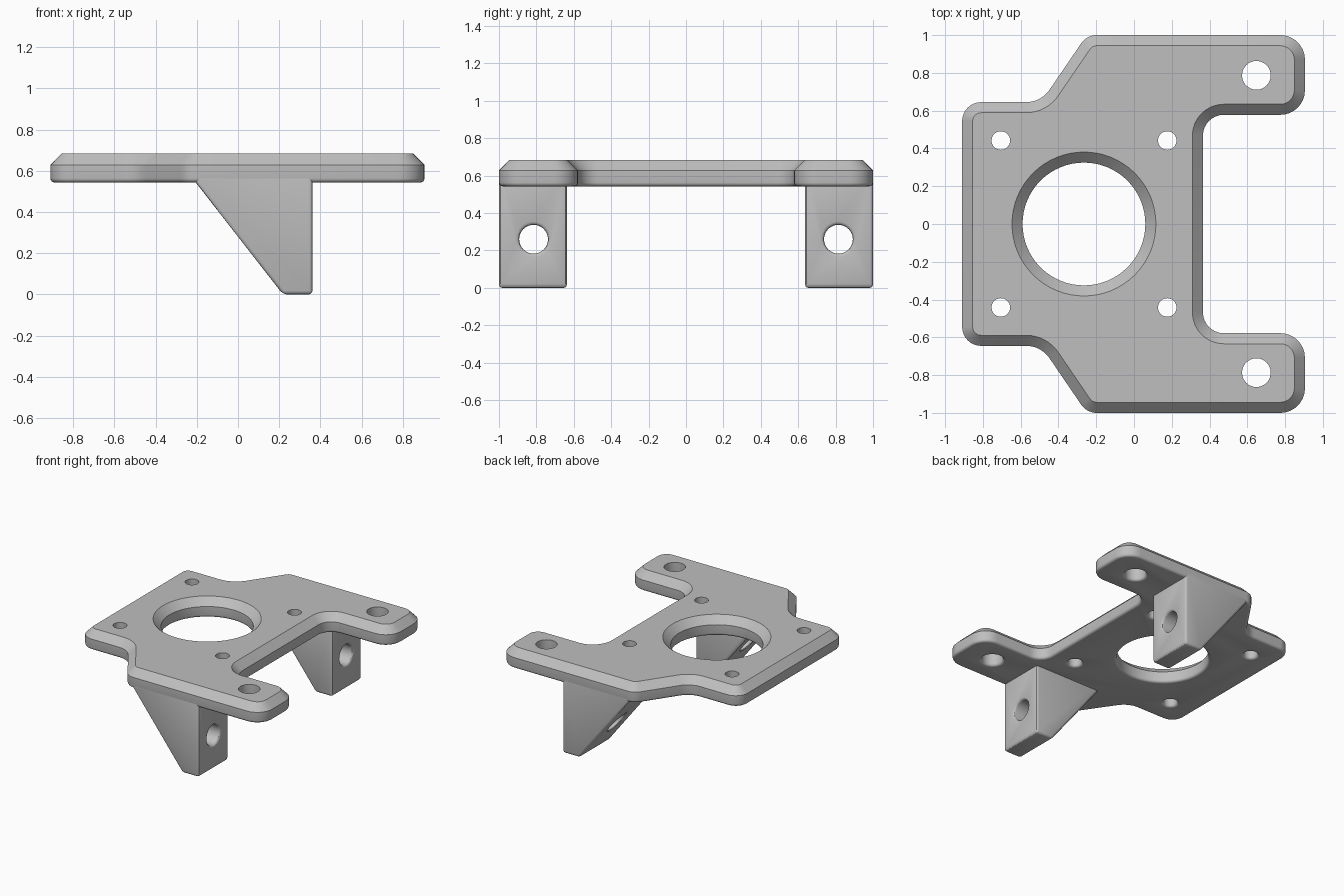
import bpy, bmesh, math
from mathutils import Vector

if "Cube" in bpy.data.objects:
    bpy.data.objects.remove(bpy.data.objects["Cube"])

grey = bpy.data.materials.new("light grey")
grey.diffuse_color = (0.52, 0.52, 0.52, 1)
grey.use_nodes = True
grey.node_tree.nodes["Principled BSDF"].inputs["Base Color"].default_value = grey.diffuse_color

BOTTOM, TOP, CHAMFER, FILLET = 0.543, 0.684, 0.056, 0.02


def make_object(name, bm):
    bmesh.ops.recalc_face_normals(bm, faces=bm.faces)
    mesh = bpy.data.meshes.new(name)
    bm.to_mesh(mesh)
    bm.free()
    mesh.materials.append(grey)
    obj = bpy.data.objects.new(name, mesh)
    bpy.context.collection.objects.link(obj)
    return obj


def skin(name, rings):
    """Closed solid through a stack of equal-length point rings."""
    bm = bmesh.new()
    loops = [[bm.verts.new(p) for p in ring] for ring in rings]
    n = len(loops[0])
    for a, b in zip(loops, loops[1:]):
        for i in range(n):
            j = (i + 1) % n
            bm.faces.new((a[i], a[j], b[j], b[i]))
    bm.faces.new(loops[0][::-1])
    bm.faces.new(loops[-1])
    return make_object(name, bm)


def lathe(name, x, y, profile, n=32):
    """Vertical round cutter from (radius, z) pairs."""
    return skin(name, [[(x + r * math.cos(2 * math.pi * i / n),
                         y + r * math.sin(2 * math.pi * i / n), z)
                        for i in range(n)] for r, z in profile])


def rounded_outline(corners, steps=8):
    """Points and outward normals of a counter-clockwise rounded polygon."""
    out = []
    for i, (x, y, r) in enumerate(corners):
        p = Vector((x, y))
        u = (p - Vector(corners[i - 1][:2])).normalized()
        v = (Vector(corners[(i + 1) % len(corners)][:2]) - p).normalized()
        turn = math.atan2(u.x * v.y - u.y * v.x, u.dot(v))
        s = 1 if turn > 0 else -1
        start = p - u * r * math.tan(abs(turn) / 2)
        n0 = Vector((u.y, -u.x))
        centre = start - n0 * r * s
        for k in range(steps + 1):
            a = turn * k / steps
            n = Vector((n0.x * math.cos(a) - n0.y * math.sin(a),
                        n0.x * math.sin(a) + n0.y * math.cos(a)))
            out.append((centre + n * r * s, n))
    return out


def cut(obj, cutter):
    mod = obj.modifiers.new("hole", 'BOOLEAN')
    mod.object, mod.operation, mod.solver = cutter, 'DIFFERENCE', 'EXACT'
    bpy.context.view_layer.objects.active = obj
    bpy.ops.object.modifier_apply(modifier=mod.name)
    bpy.data.objects.remove(cutter)


def smooth(obj):
    bpy.ops.object.select_all(action='DESELECT')
    obj.select_set(True)
    bpy.context.view_layer.objects.active = obj
    bpy.ops.object.shade_smooth_by_angle(angle=math.radians(30))


# Mounting plate: mirrored outline, chamfered above and rounded below
half = [(0.365, 0.578, 0.11), (0.905, 0.578, 0.13), (0.905, 1.0, 0.13),
        (-0.25, 1.0, 0.1), (-0.492, 0.645, 0.15), (-0.91, 0.645, 0.1)]
outline = rounded_outline(half + [(x, -y, r) for x, y, r in reversed(half)])
arc = [(FILLET * (1 - math.sin(a)), BOTTOM + FILLET * (1 - math.cos(a)))
       for a in (math.pi / 2 * k / 4 for k in range(5))]
levels = arc + [(0, TOP - CHAMFER), (CHAMFER, TOP)]
plate = skin("mounting_plate", [[(*(p - n * inset), z) for p, n in outline]
                                for inset, z in levels])


def flare(r):
    """Rounded mouth of a hole on the plate underside."""
    return [(r + FILLET, BOTTOM - 0.1)] + [(r + i, z) for i, z in arc]


# Large centre bore with a countersunk top
cut(plate, lathe("bore_cutter", -0.265, 0, flare(0.325) + [
    (0.325, TOP - CHAMFER), (0.325 + CHAMFER + 0.05, TOP + 0.05)], 64))
# Four screw holes and one larger hole in each ear
for s in (-1, 1):
    for x, y, r in ((-0.705, 0.442, 0.049), (0.176, 0.442, 0.049),
                    (0.648, 0.787, 0.076)):
        cut(plate, lathe("hole_cutter", x, s * y, flare(r) + [(r, TOP + 0.1)]))
smooth(plate)

# Triangular legs with a cross hole and softened edges
profile = [(0.362, 0.6), (0.362, 0), (0.218, 0), (-0.205, BOTTOM), (-0.205, 0.6)]
for side, s in (("front", -1), ("back", 1)):
    leg = skin(side + "_leg", [[(x, s * y, z) for x, z in profile]
                               for y in (0.637, 1.0)])
    n = 32
    cutter = skin("leg_hole_cutter", [
        [(x, s * 0.815 + 0.077 * math.cos(2 * math.pi * i / n),
          0.26 + 0.077 * math.sin(2 * math.pi * i / n)) for i in range(n)]
        for x in (-0.6, 0.6)])
    cut(leg, cutter)
    bevel = leg.modifiers.new("soft edges", 'BEVEL')
    bevel.width, bevel.segments = 0.018, 3
    bevel.limit_method, bevel.angle_limit = 'ANGLE', math.radians(45)
    bevel.use_clamp_overlap = False
    bpy.ops.object.modifier_apply(modifier=bevel.name)
    smooth(leg)
